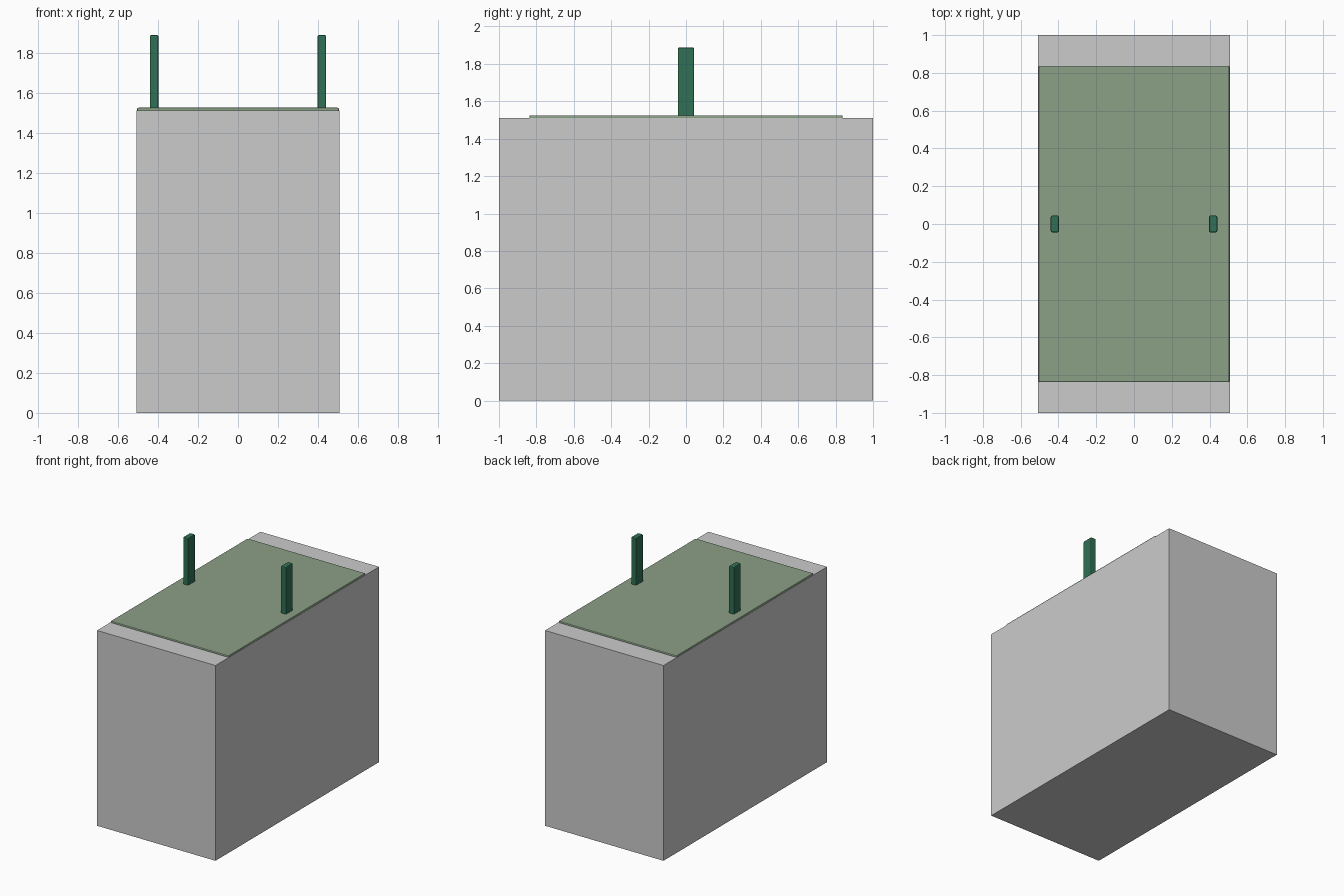
import bpy

if "Cube" in bpy.data.objects:
    bpy.data.objects.remove(bpy.data.objects["Cube"])


def material(name, rgb):
    mat = bpy.data.materials.new(name)
    mat.diffuse_color = (*rgb, 1.0)
    mat.use_nodes = True
    mat.node_tree.nodes["Principled BSDF"].inputs["Base Color"].default_value = mat.diffuse_color
    return mat


def box(name, size, z_min, x=0.0, mat=None, bevel=0.0):
    """Box of the given size resting on z_min, with an optional edge bevel."""
    bpy.ops.mesh.primitive_cube_add(size=1, location=(x, 0, z_min + size[2] / 2))
    ob = bpy.context.object
    ob.name = name
    ob.scale = size
    bpy.ops.object.transform_apply(location=False, rotation=False, scale=True)
    if mat:
        ob.data.materials.append(mat)
    if bevel:
        mod = ob.modifiers.new("edge_bevel", 'BEVEL')
        mod.width = bevel
        mod.segments = 2
    return ob


pad_green = material("pad_green", (0.26, 0.35, 0.24))
post_green = material("post_green", (0.03, 0.16, 0.09))

# Grey base block
box("base_block", (1.015, 2.0, 1.512), 0.0)

# Thin green pad let into the top of the block
box("top_pad", (1.01, 1.675, 0.03), 1.495, mat=pad_green, bevel=0.007)

# Pair of upright posts standing on the pad
for side, x in (("left", -0.419), ("right", 0.419)):
    box(f"{side}_post", (0.044, 0.088, 0.378), 1.51, x=x, mat=post_green, bevel=0.007)
